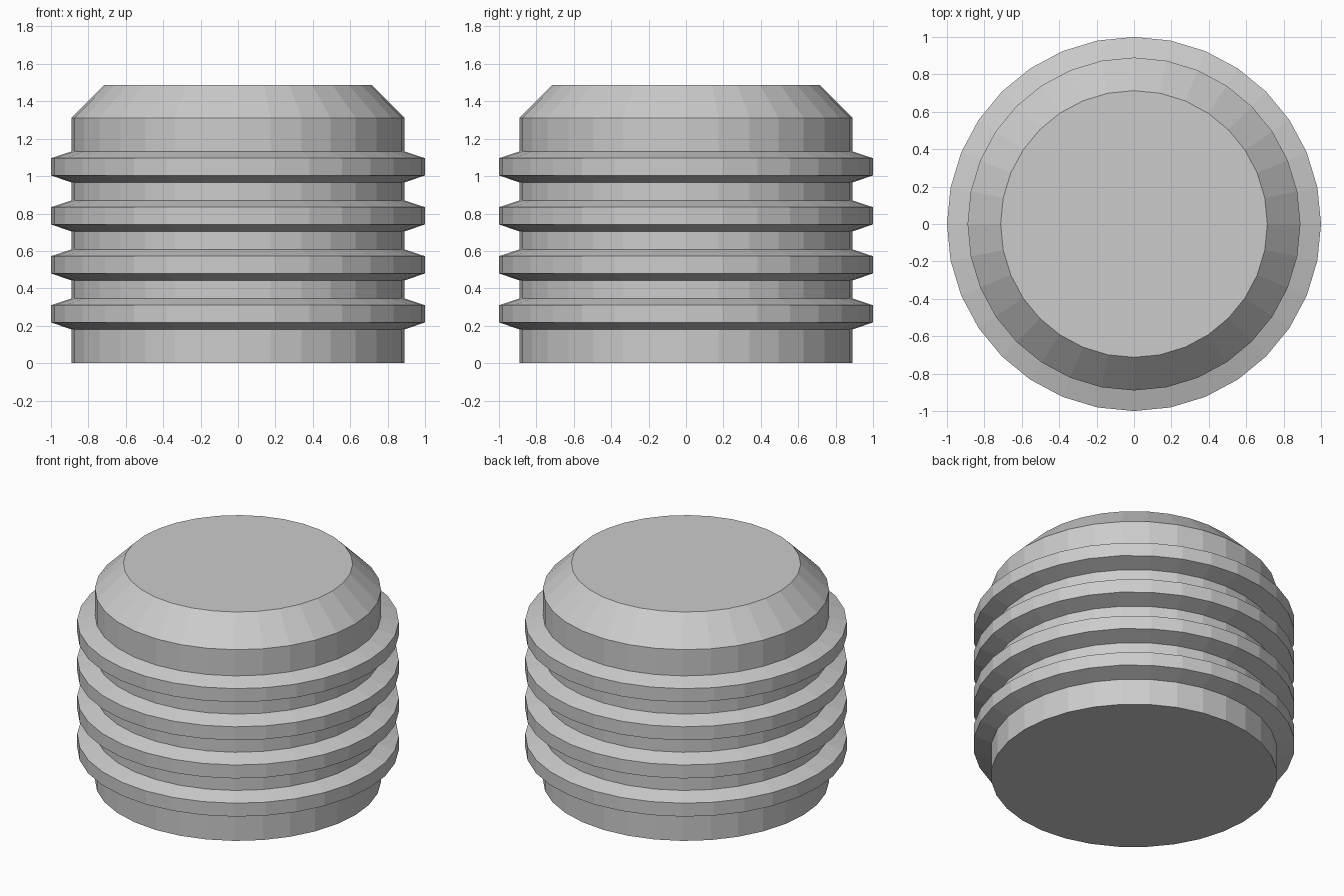
import bpy
import bmesh
from math import cos, sin, tau

cube = bpy.data.objects.get("Cube")
if cube:
    bpy.data.objects.remove(cube, do_unlink=True)

SIDES = 32
CORE, RIDGE, TOP = 0.89, 1.0, 0.713

# Plain grey material
grey = bpy.data.materials.new("light grey")
grey.use_nodes = True
colour = (0.6, 0.6, 0.6, 1)
grey.diffuse_color = colour
grey.node_tree.nodes["Principled BSDF"].inputs["Base Color"].default_value = colour

# Outline: straight core, four bevelled ridges, chamfered top
profile = [(CORE, 0)]
for i in range(4):
    z = 0.18 + i * 0.262
    profile += [(CORE, z), (RIDGE, z + 0.038), (RIDGE, z + 0.13), (CORE, z + 0.166)]
profile += [(CORE, 1.312), (TOP, 1.488)]

# Turn the outline into a closed, faceted solid
bm = bmesh.new()
rings = [[bm.verts.new((r * cos(tau * k / SIDES), r * sin(tau * k / SIDES), z))
          for k in range(SIDES)] for r, z in profile]
for low, high in zip(rings, rings[1:]):
    for k in range(SIDES):
        n = (k + 1) % SIDES
        bm.faces.new((low[k], low[n], high[n], high[k]))
bm.faces.new(rings[0][::-1])
bm.faces.new(rings[-1])

mesh = bpy.data.meshes.new("ribbed_plug")
bm.to_mesh(mesh)
bm.free()
mesh.materials.append(grey)
bpy.context.collection.objects.link(bpy.data.objects.new("ribbed_plug", mesh))
